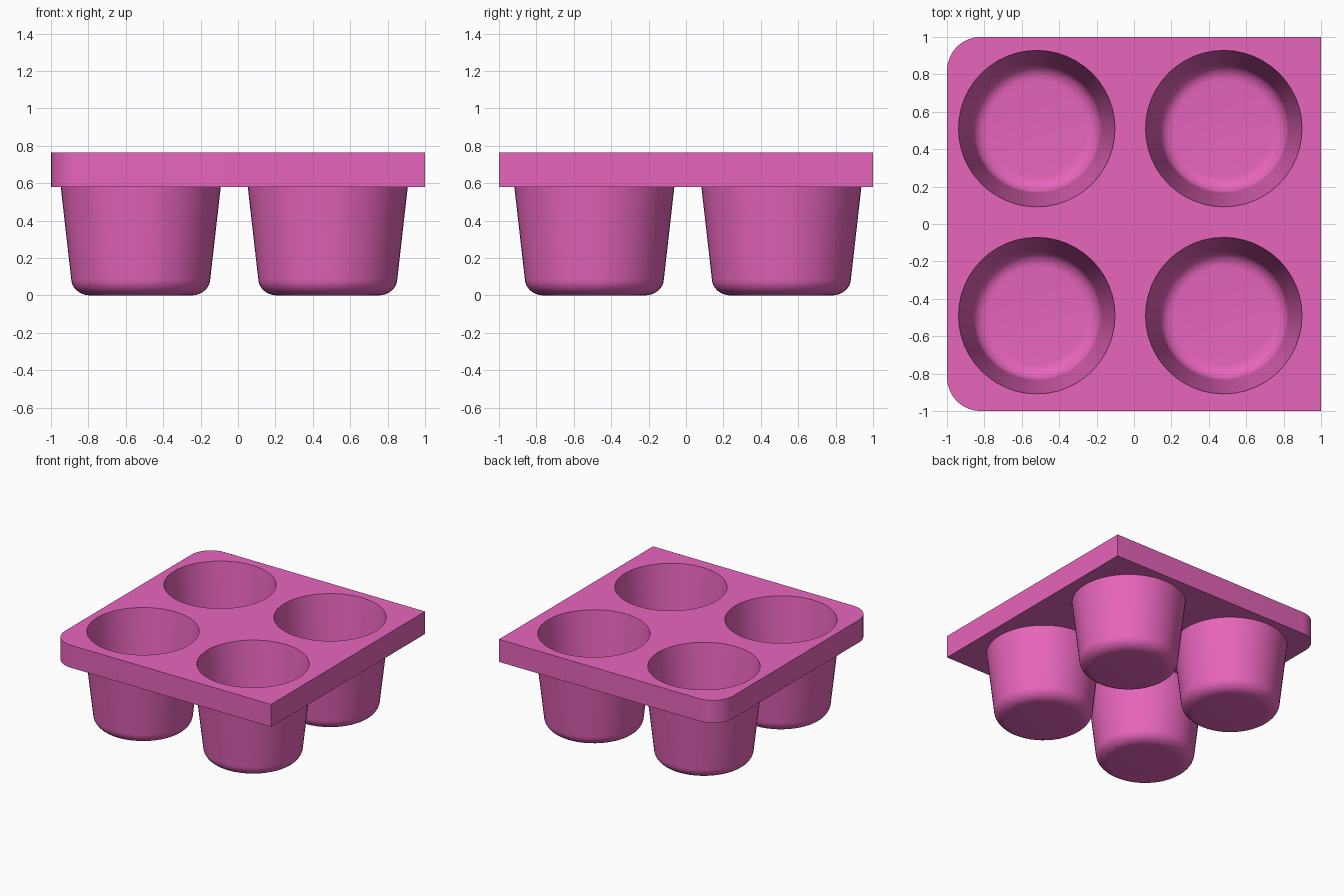
import bpy, bmesh
from math import sin, cos, pi, radians

if "Cube" in bpy.data.objects:
    bpy.data.objects.remove(bpy.data.objects["Cube"])

SEG = 48
CENTRES = [(x, y) for x in (-0.52, 0.48) for y in (-0.49, 0.51)]


def finish(bm, name):
    bmesh.ops.recalc_face_normals(bm, faces=bm.faces)
    me = bpy.data.meshes.new(name)
    bm.to_mesh(me)
    bm.free()
    ob = bpy.data.objects.new(name, me)
    bpy.context.collection.objects.link(ob)
    return ob


def cups(name, floor_r, floor_z, fillet, wall_r, top_r, top_z):
    """Four tapered solids with a rounded bottom edge, one at each cup centre."""
    profile = [(floor_r + (wall_r - floor_r) * sin(t * pi / 16),
                floor_z + fillet * (1 - cos(t * pi / 16))) for t in range(9)]
    profile.append((top_r, top_z))
    bm = bmesh.new()
    for cx, cy in CENTRES:
        rings = [[bm.verts.new((cx + r * cos(2 * pi * i / SEG), cy + r * sin(2 * pi * i / SEG), z))
                  for i in range(SEG)] for r, z in profile]
        for a, b in zip(rings, rings[1:]):
            for i in range(SEG):
                j = (i + 1) % SEG
                bm.faces.new((a[i], a[j], b[j], b[i]))
        bm.faces.new(rings[0])
        bm.faces.new(rings[-1])
    return finish(bm, name)


# Tray plate: square on the right, rounded corners on the left
R = 0.18
outline = [(1, -1), (1, 1)]
for cy, start in ((1 - R, 90), (R - 1, 180)):
    outline += [(R - 1 + R * cos(radians(start + k * 11.25)),
                 cy + R * sin(radians(start + k * 11.25))) for k in range(9)]
bm = bmesh.new()
face = bm.faces.new([bm.verts.new((x, y, 0.58)) for x, y in outline])
top = bmesh.ops.extrude_face_region(bm, geom=[face], use_keep_orig=True)["geom"]
bmesh.ops.translate(bm, verts=[v for v in top if isinstance(v, bmesh.types.BMVert)],
                    vec=(0, 0, 0.185))
tray = finish(bm, "cup_tray")

# Outer cup bodies are merged in, then the hollows are cut out
bodies = cups("cup_bodies", 0.27, 0.0, 0.09, 0.372, 0.438, 0.67)
hollows = cups("cup_hollows", 0.26, 0.03, 0.08, 0.344, 0.424, 0.815)
bpy.context.view_layer.objects.active = tray
tray.select_set(True)
for other, op in ((bodies, "UNION"), (hollows, "DIFFERENCE")):
    mod = tray.modifiers.new(op.lower(), "BOOLEAN")
    mod.object = other
    mod.operation = op
    mod.solver = "EXACT"
    bpy.ops.object.modifier_apply(modifier=mod.name)
    bpy.data.objects.remove(other)
bpy.ops.object.shade_smooth_by_angle(angle=radians(30))

# Pink material
pink = bpy.data.materials.new("pink")
pink.diffuse_color = (0.8, 0.13, 0.5, 1)
pink.use_nodes = True
pink.node_tree.nodes["Principled BSDF"].inputs["Base Color"].default_value = pink.diffuse_color
tray.data.materials.clear()
tray.data.materials.append(pink)
